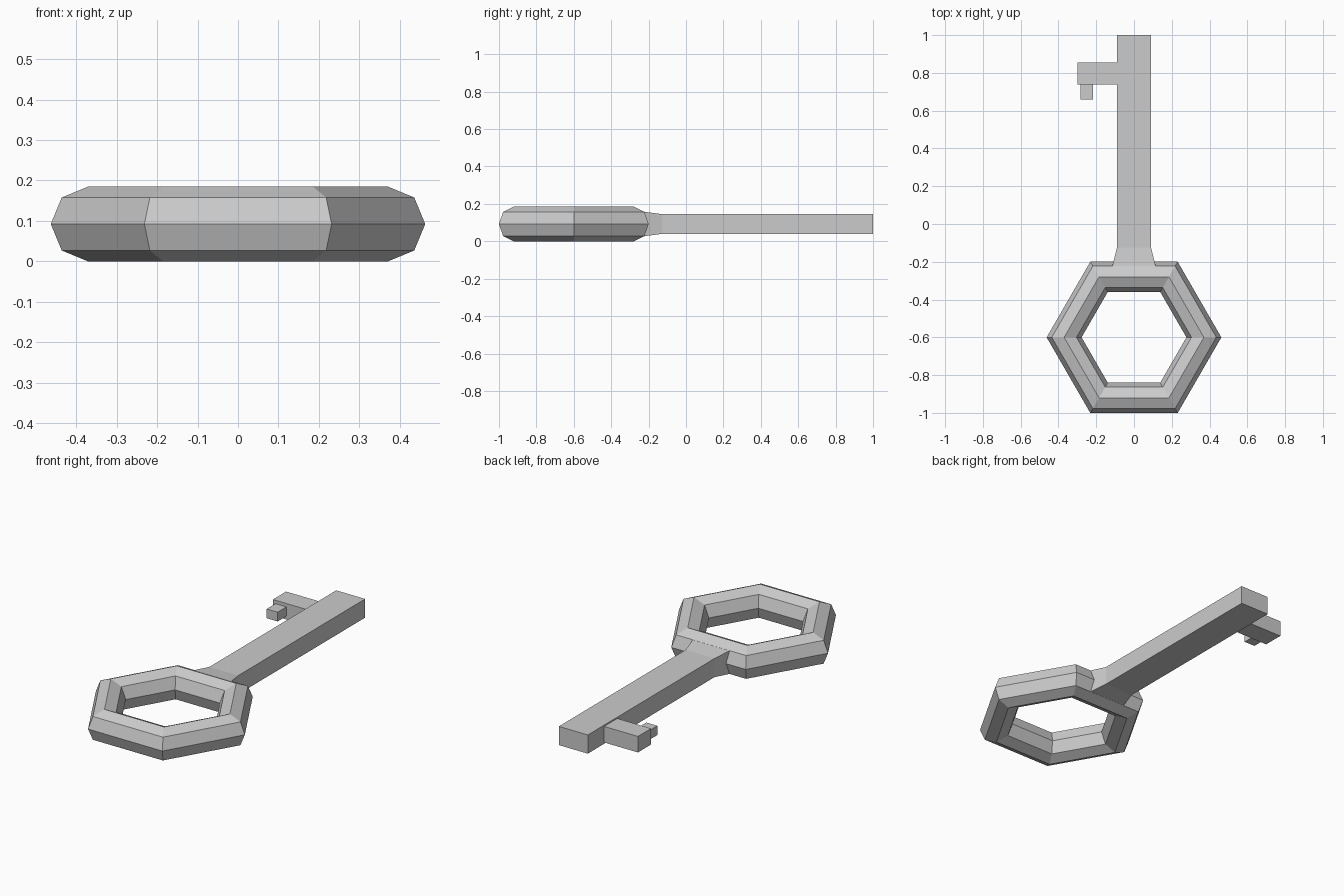
import bpy, bmesh

if "Cube" in bpy.data.objects:
    bpy.data.objects.remove(bpy.data.objects["Cube"])

ZC = 0.0925  # mid-height of the whole key


def loft(name, sections):
    """Rectangular sections along y: (y, x_min, x_max, half_height)."""
    bm = bmesh.new()
    rings = []
    for y, x0, x1, h in sections:
        corners = ((x0, -h), (x1, -h), (x1, h), (x0, h))
        rings.append([bm.verts.new((x, y, ZC + z)) for x, z in corners])
    for a, b in zip(rings, rings[1:]):
        for i in range(4):
            j = (i + 1) % 4
            bm.faces.new((a[i], a[j], b[j], b[i]))
    bm.faces.new(rings[0])
    bm.faces.new(rings[-1])
    bmesh.ops.recalc_face_normals(bm, faces=bm.faces)
    mesh = bpy.data.meshes.new(name)
    bm.to_mesh(mesh)
    bm.free()
    obj = bpy.data.objects.new(name, mesh)
    bpy.context.collection.objects.link(obj)
    return obj


# Hexagonal handle ring with octagonal cross-section
bpy.ops.mesh.primitive_torus_add(major_segments=6, minor_segments=8,
                                 major_radius=0.37, minor_radius=0.0925,
                                 location=(0, -0.6, ZC))
bpy.context.object.name = "handle_ring"

# Shaft, flaring where it meets the ring
loft("shaft", [(-0.223, -0.115, 0.115, 0.065),
               (-0.125, -0.09, 0.09, 0.0525),
               (1.0, -0.09, 0.09, 0.0525)])

# Key bit and its small tooth
loft("key_bit", [(0.738, -0.30, -0.085, 0.045), (0.855, -0.30, -0.085, 0.045)])
loft("bit_tooth", [(0.66, -0.284, -0.216, 0.026), (0.742, -0.284, -0.216, 0.026)])
